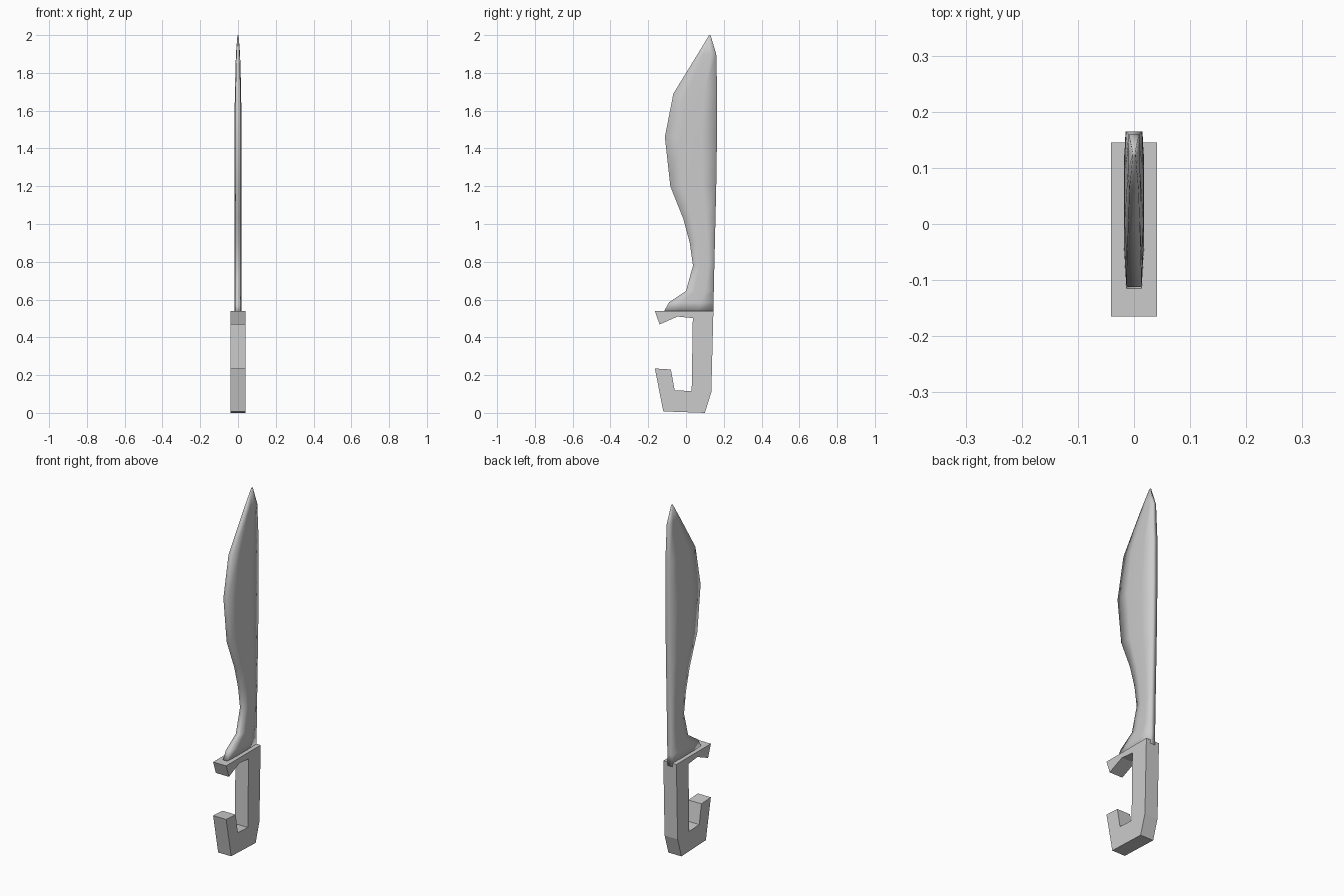
import bpy, bmesh

if "Cube" in bpy.data.objects:
    bpy.data.objects.remove(bpy.data.objects["Cube"])


def make_object(name, bm):
    bmesh.ops.recalc_face_normals(bm, faces=bm.faces)
    mesh = bpy.data.meshes.new(name)
    bm.to_mesh(mesh)
    bm.free()
    obj = bpy.data.objects.new(name, mesh)
    bpy.context.collection.objects.link(obj)
    return obj


# Handle: hooked flat profile (y, z) extruded across x
outline = [(-0.165, 0.54), (0.145, 0.54), (0.134, 0.11), (0.10, 0.0),
           (-0.12, 0.008), (-0.165, 0.235), (-0.08, 0.23), (-0.06, 0.12),
           (0.03, 0.115), (0.036, 0.502), (-0.045, 0.51), (-0.14, 0.468)]
bm = bmesh.new()
face = bm.faces.new([bm.verts.new((-0.041, y, z)) for y, z in outline])
ext = bmesh.ops.extrude_face_region(bm, geom=[face])
bmesh.ops.translate(bm, vec=(0.082, 0, 0),
                    verts=[v for v in ext["geom"] if isinstance(v, bmesh.types.BMVert)])
make_object("handle", bm)

# Blade: stations of (z, cutting edge y, spine y, half thickness)
stations = [(0.52, -0.118, 0.146, 0.018), (0.585, -0.09, 0.146, 0.018),
            (0.645, 0.0, 0.147, 0.018), (0.78, 0.037, 0.150, 0.018),
            (0.90, 0.02, 0.153, 0.018), (1.03, -0.015, 0.156, 0.018),
            (1.20, -0.083, 0.160, 0.018), (1.46, -0.112, 0.164, 0.018),
            (1.69, -0.067, 0.165, 0.017), (1.90, 0.062, 0.160, 0.011),
            (2.0, 0.122, 0.130, 0.003)]
# Half section: fraction from edge to spine, fraction of thickness
half = [(0.0, 0.75), (0.3, 1.0), (0.7, 1.0), (1.0, 0.85)]
section = [(f, t) for f, t in half] + [(f, -t) for f, t in reversed(half)]

bm = bmesh.new()
rings = []
for z, edge, spine, thick in stations:
    ring = []
    for f, t in section:
        # The heel's lower edge stays level with the guard, the back dips into it
        zz = 0.535 if z == 0.52 and f < 0.9 else z
        ring.append(bm.verts.new((thick * t, edge + f * (spine - edge), zz)))
    rings.append(ring)
n = len(section)
for a, b in zip(rings, rings[1:]):
    for i in range(n):
        j = (i + 1) % n
        bm.faces.new((a[i], a[j], b[j], b[i]))
bm.faces.new(rings[0])
bm.faces.new(rings[-1])
for f in bm.faces:
    f.smooth = True
make_object("blade", bm)
